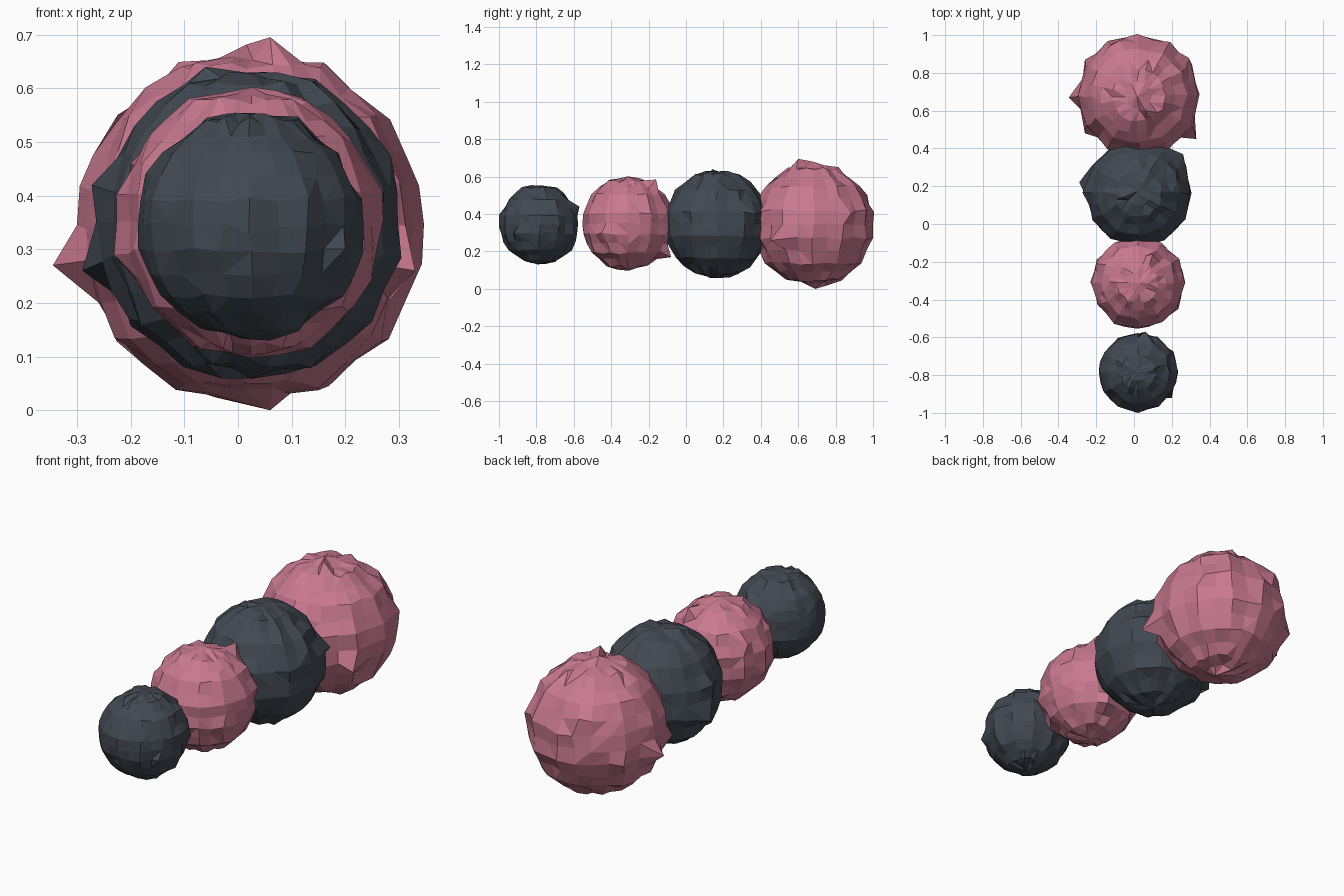
import bpy, bmesh, random
from mathutils import Vector

if "Cube" in bpy.data.objects:
    bpy.data.objects.remove(bpy.data.objects["Cube"], do_unlink=True)

rng = random.Random(7)


def make_material(name, color):
    mat = bpy.data.materials.new(name)
    mat.use_nodes = True
    mat.diffuse_color = (*color, 1)
    mat.node_tree.nodes["Principled BSDF"].inputs["Base Color"].default_value = (*color, 1)
    return mat


def make_ball(name, mat, center, radius, spikes):
    """Faceted globe with a crumpled surface and a few pulled-out points."""
    center = Vector(center)
    bm = bmesh.new()
    bmesh.ops.create_uvsphere(bm, u_segments=12, v_segments=7, radius=radius)
    corners = set(bm.verts)
    # Add flat midpoints, then crumple them lightly
    bmesh.ops.subdivide_edges(bm, edges=bm.edges[:], cuts=1, use_grid_fill=True)
    for v in bm.verts:
        along = rng.uniform(-0.02, 0.015) if v in corners else rng.uniform(-0.005, 0.04)
        side = Vector([rng.uniform(-1, 1) for _ in range(3)]) * radius * 0.025
        v.co = v.co * (1 + along) + side
    # Triangular creases on a share of the faces
    creased = [f for f in bm.faces if rng.random() < 0.3]
    bmesh.ops.triangulate(bm, faces=creased)
    # Small sharp points
    for spike in spikes:
        target = Vector(spike) - center
        on_ball = target.normalized() * radius
        nearest = min(bm.verts, key=lambda v: (v.co - on_ball).length)
        nearest.co = target
    bmesh.ops.recalc_face_normals(bm, faces=bm.faces[:])
    mesh = bpy.data.meshes.new(name)
    bm.to_mesh(mesh)
    bm.free()
    mesh.materials.append(mat)
    obj = bpy.data.objects.new(name, mesh)
    obj.location = center
    bpy.context.scene.collection.objects.link(obj)


pink = make_material("dusty pink", (0.58, 0.19, 0.275))
slate = make_material("dark slate", (0.054, 0.066, 0.084))

# Row of four balls growing from front to back
make_ball("front_ball", slate, (0.022, -0.785, 0.345), 0.211,
          [(0.02, -1, 0.33), (0.2, -0.92, 0.3), (0.06, -0.57, 0.44), (0.06, -0.79, 0.13)])
make_ball("second_ball", pink, (0.022, -0.31, 0.35), 0.247,
          [(0.235, -0.45, 0.3), (0.1, -0.16, 0.585), (-0.2, -0.21, 0.46), (0.1, -0.08, 0.17)])
make_ball("third_ball", slate, (0.022, 0.165, 0.347), 0.285,
          [(-0.29, 0.22, 0.26), (0.26, 0.37, 0.4), (-0.06, 0.14, 0.64)])
make_ball("rear_ball", pink, (0.022, 0.68, 0.343), 0.322,
          [(-0.345, 0.67, 0.27), (0.06, 0.6, 0.695), (0.06, 0.69, 0), (0.33, 0.45, 0.26),
           (-0.26, 0.48, 0.28), (-0.26, 0.87, 0.27), (0.29, 0.88, 0.4),
           (-0.08, 0.97, 0.5), (0.02, 1, 0.35)])
